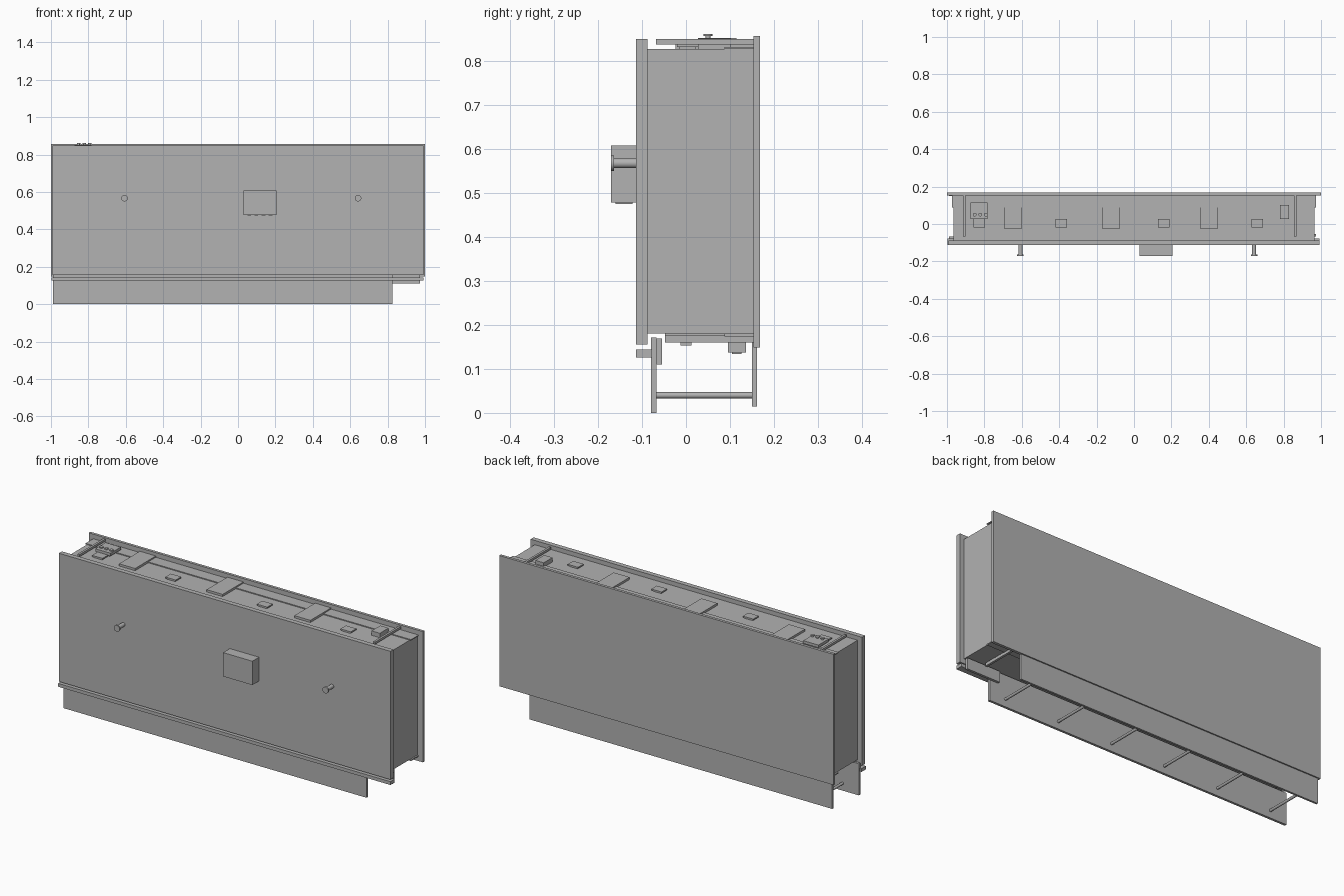
import bpy, math

if "Cube" in bpy.data.objects:
    bpy.data.objects.remove(bpy.data.objects["Cube"])

grey = bpy.data.materials.new("plain grey")
grey.diffuse_color = (0.445, 0.445, 0.445, 1)
grey.use_nodes = True
grey.node_tree.nodes["Principled BSDF"].inputs["Base Color"].default_value = grey.diffuse_color


def box(name, x, y, z):
    """Axis-aligned block from three (min, max) ranges."""
    bpy.ops.mesh.primitive_cube_add(size=1, location=[(a + b) / 2 for a, b in (x, y, z)])
    o = bpy.context.object
    o.name = name
    for v in o.data.vertices:
        v.co = [v.co[i] * (r[1] - r[0]) for i, r in enumerate((x, y, z))]
    o.data.materials.append(grey)
    return o


def rod(name, r, start, end, axis, sides=24):
    """Cylinder along y or z between two points."""
    mid = [(a + b) / 2 for a, b in zip(start, end)]
    rot = (math.pi / 2, 0, 0) if axis == "y" else (0, 0, 0)
    bpy.ops.mesh.primitive_cylinder_add(vertices=sides, radius=r, depth=math.dist(start, end),
                                        location=mid, rotation=rot)
    o = bpy.context.object
    o.name = name
    o.data.materials.append(grey)
    bpy.ops.object.shade_smooth_by_angle(angle=math.radians(40))
    return o


# Main case with front and back panels
box("case_body", (-.966, .966), (-.087, .153), (.18, .826))
box("front_panel", (-.993, .991), (-.113, -.087), (.155, .849))
box("back_panel", (-1, 1), (.153, .168), (.149, .856))

# Thin frame strips along the back edge of the case
box("top_frame_strip", (-.974, .974), (.088, .153), (.826, .831))
box("bottom_frame_strip", (-.974, .974), (.088, .153), (.174, .18))

# Skirt below the case
box("front_ledge", (-.997, .991), (-.113, -.077), (.126, .144))
box("front_skirt", (-.988, .825), (-.08, -.067), (0, .171))
box("front_skirt_end", (.775, .973), (-.067, -.054), (.11, .169))
box("back_skirt", (-.988, .825), (.15, .161), (.014, .16))
for i in range(6):
    x = .73 - i * .324
    rod("skirt_crossbar", .007, (x, -.068, .04), (x, .151, .04), "y", 16)

# Crossbars at the ends of the top and bottom
for x in (-.907, .862):
    box("top_end_bar", (x - .006, x + .006), (-.068, .153), (.837, .849))
    box("bottom_end_bar", (x - .006, x + .006), (-.048, .153), (.16, .176))

# Cover plates on the top and bottom
for x in (-.647, -.123, .402):
    box("top_cover_plate", (x - .048, x + .048), (-.024, .153), (.826, .838))
    box("bottom_cover_plate", (x - .048, x + .048), (-.048, .153), (.167, .18))
    box("bottom_cover_lid", (x - .04, x + .04), (-.04, .153), (.16, .167))

# Small stepped latches on the top
for x in (-.828, -.39, .158, .658):
    box("latch_base", (x - .025, x + .025), (-.015, .022), (.826, .832))
    box("latch_top", (x - .031, x + .031), (-.02, .027), (.831, .838))

# Terminal block with three studs, and a smaller block at the other end
box("terminal_block", (-.873, -.782), (.027, .115), (.837, .852))
box("terminal_block_foot", (-.86, -.795), (.04, .105), (.826, .838))
for x in (-.852, -.822, -.792):
    rod("terminal_stud", .006, (x, .05, .85), (x, .05, .857), "z", 16)
    rod("terminal_cap", .010, (x, .05, .856), (x, .05, .861), "z", 16)
box("end_block", (.78, .83), (.027, .102), (.826, .85))

# Blocks under the case
box("underside_block", (-.87, -.79), (.095, .136), (.137, .18))
box("underside_nub", (-.84, -.82), (.105, .126), (.134, .138))
box("underside_stop", (-.84, -.81), (-.012, .012), (.153, .18))

# Control box on the front with small feet
box("control_box", (.03, .205), (-.17, -.113), (.478, .607))
for i in range(4):
    x = .06 + i * .038
    box("control_box_foot", (x - .01, x + .01), (-.16, -.122), (.474, .479))

# Two knobs on the front
for x in (-.607, .642):
    rod("knob_stem", .011, (x, -.165, .567), (x, -.11, .567), "y")
    rod("knob_head", .0175, (x, -.17, .567), (x, -.163, .567), "y")
